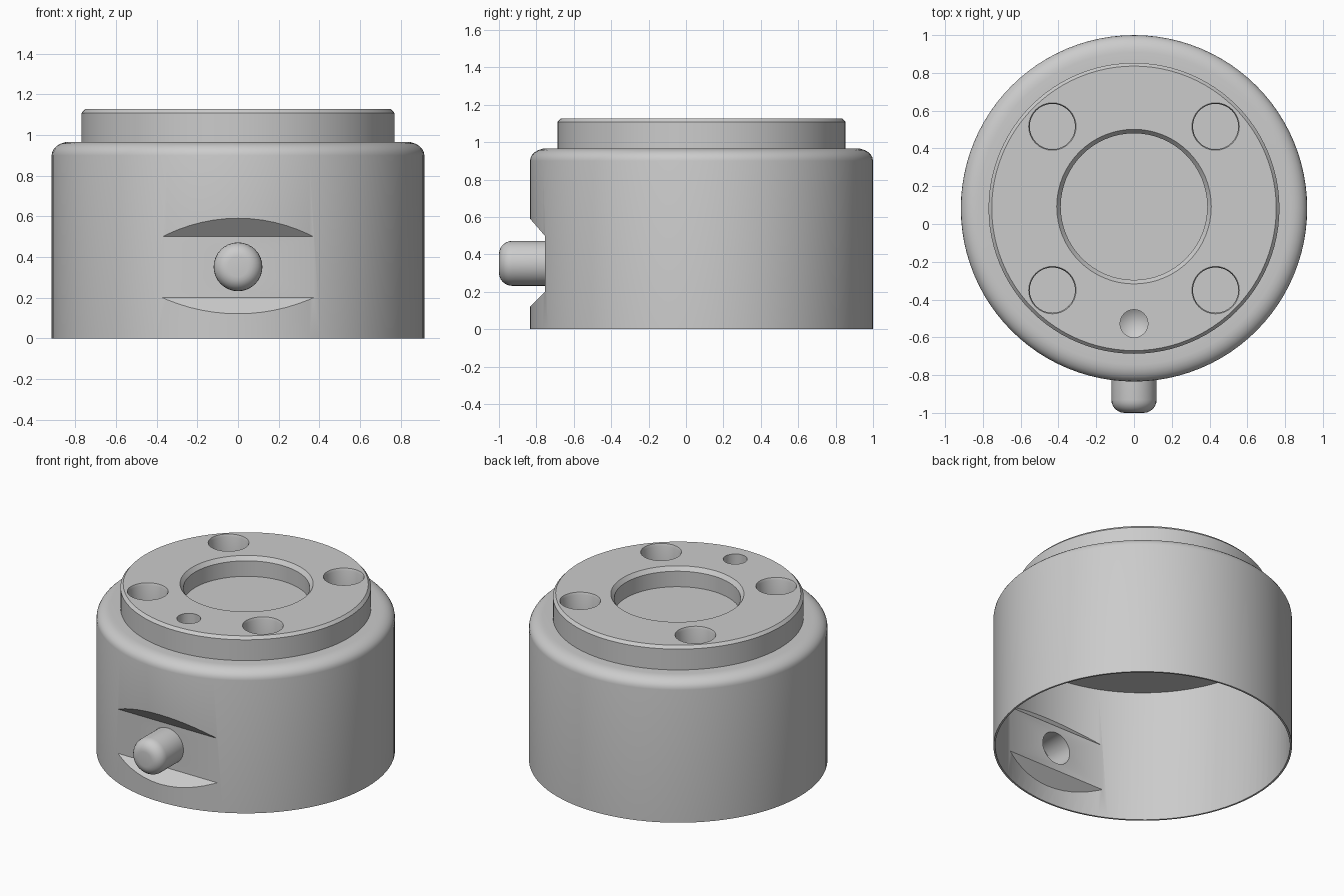
import bpy, bmesh, math
from mathutils import Matrix, Vector

cube = bpy.data.objects.get("Cube")
if cube:
    bpy.data.objects.remove(cube, do_unlink=True)

CY = 0.083        # axis of the round body
PIN_Z = 0.352     # height of the side pin
WALL = 0.012

grey = bpy.data.materials.new("plain_grey")
grey.use_nodes = True
grey.diffuse_color = (0.6, 0.6, 0.6, 1)
grey.node_tree.nodes["Principled BSDF"].inputs["Base Color"].default_value = (0.6, 0.6, 0.6, 1)


def make_object(name, bm):
    bmesh.ops.recalc_face_normals(bm, faces=bm.faces)
    mesh = bpy.data.meshes.new(name)
    bm.to_mesh(mesh)
    bm.free()
    mesh.materials.append(grey)
    obj = bpy.data.objects.new(name, mesh)
    bpy.context.collection.objects.link(obj)
    return obj


def lathe(name, profile, place, steps=64):
    """Turn a (radius, height) profile that starts and ends on the axis."""
    bm = bmesh.new()
    verts = [bm.verts.new((r, 0, z)) for r, z in profile]
    edges = [bm.edges.new(pair) for pair in zip(verts, verts[1:])]
    bmesh.ops.spin(bm, geom=verts + edges, axis=(0, 0, 1), cent=(0, 0, 0),
                   angle=math.tau, steps=steps, use_merge=True)
    bmesh.ops.remove_doubles(bm, verts=bm.verts, dist=1e-5)
    bm.transform(place)
    return make_object(name, bm)


def prism(name, profile, half_width):
    """Extrude a (y, z) outline along x."""
    bm = bmesh.new()
    face = bm.faces.new([bm.verts.new((-half_width, y, z)) for y, z in profile])
    new = bmesh.ops.extrude_face_region(bm, geom=[face])["geom"]
    bmesh.ops.translate(bm, vec=(2 * half_width, 0, 0),
                        verts=[v for v in new if isinstance(v, bmesh.types.BMVert)])
    return make_object(name, bm)


def cut(target, cutter):
    cutter.hide_render = True
    mod = target.modifiers.new("cut", 'BOOLEAN')
    mod.operation = 'DIFFERENCE'
    mod.solver = 'EXACT'
    mod.object = cutter
    bpy.context.view_layer.objects.active = target
    bpy.ops.object.modifier_apply(modifier=mod.name)
    bpy.data.objects.remove(cutter, do_unlink=True)


def smooth(obj):
    bpy.ops.object.select_all(action='DESELECT')
    obj.select_set(True)
    bpy.context.view_layer.objects.active = obj
    bpy.ops.object.shade_smooth_by_angle(angle=math.radians(30))


def notch(inset):
    """Flat recess with sloping lips on the front of the wall."""
    y, lip = -0.755 + inset, 0.3
    return prism("notch_cutter", [(y, 0.2 - inset / 2), (y, 0.5 + inset / 2),
                                  (y - lip, 0.5 + lip * 1.15), (y - lip, 0.2 - lip)], 0.8)


axis = Matrix.Translation((0, CY, 0))

# Housing: drum, rounded shoulder and raised mounting flange
shoulder = [(0.827 + 0.09 * math.cos(a), 0.9 + 0.067 * math.sin(a))
            for a in (math.radians(15 * i) for i in range(7))]
housing = lathe("housing", [(0, 0), (0.917, 0), *shoulder, (0.77, 0.967),
                            (0.77, 1.108), (0.753, 1.127), (0, 1.127)], axis, 96)
cut(housing, notch(0))

# Hollow inside, following the notch
inside = lathe("inside_cutter", [(0, -0.1), (0.917 - WALL, -0.1),
                                 (0.917 - WALL, 0.9), (0, 0.9)], axis, 96)
cut(inside, notch(WALL))
cut(housing, inside)

# Central recess with a chamfered rim
cut(housing, lathe("recess_cutter", [(0, 0.995), (0.388, 0.995), (0.388, 1.1),
                                     (0.41, 1.128), (0.41, 1.2), (0, 1.2)],
                   Matrix.Translation((0, 0.092, 0))))

# Four bolt holes
for sx in (-1, 1):
    for sy in (-1, 1):
        cut(housing, lathe("bolt_hole_cutter", [(0, 0.93), (0.12, 0.93), (0.12, 1.112),
                                                (0.126, 1.128), (0.126, 1.2), (0, 1.2)],
                           Matrix.Translation((sx * 0.432, CY + sy * 0.433, 0)), 32))

# Small locating hole with a drilled point
cut(housing, lathe("locating_hole_cutter", [(0, 0.97), (0.074, 1.02), (0.074, 1.2), (0, 1.2)],
                   Matrix.Translation((0, -0.527, 0)), 24))

# Bore through the wall behind the pin
sideways = Matrix.Translation((0, 0, PIN_Z)) @ Matrix.Rotation(math.radians(90), 4, 'X')
cut(housing, lathe("pin_bore_cutter", [(0, 0.6), (0.108, 0.6), (0.108, 0.85), (0, 0.85)],
                   sideways, 32))
smooth(housing)

# Hollow side pin with a rounded end
nose = [(0.05 + 0.07 * math.cos(a), 0.93 + 0.07 * math.sin(a))
        for a in (math.radians(15 * i) for i in range(7))]
pin = lathe("side_pin", [(0, 0.98), (0.06, 0.98), (0.108, 0.93), (0.108, 0.745),
                         (0.12, 0.745), *nose, (0, 1.0)], sideways, 32)
smooth(pin)
